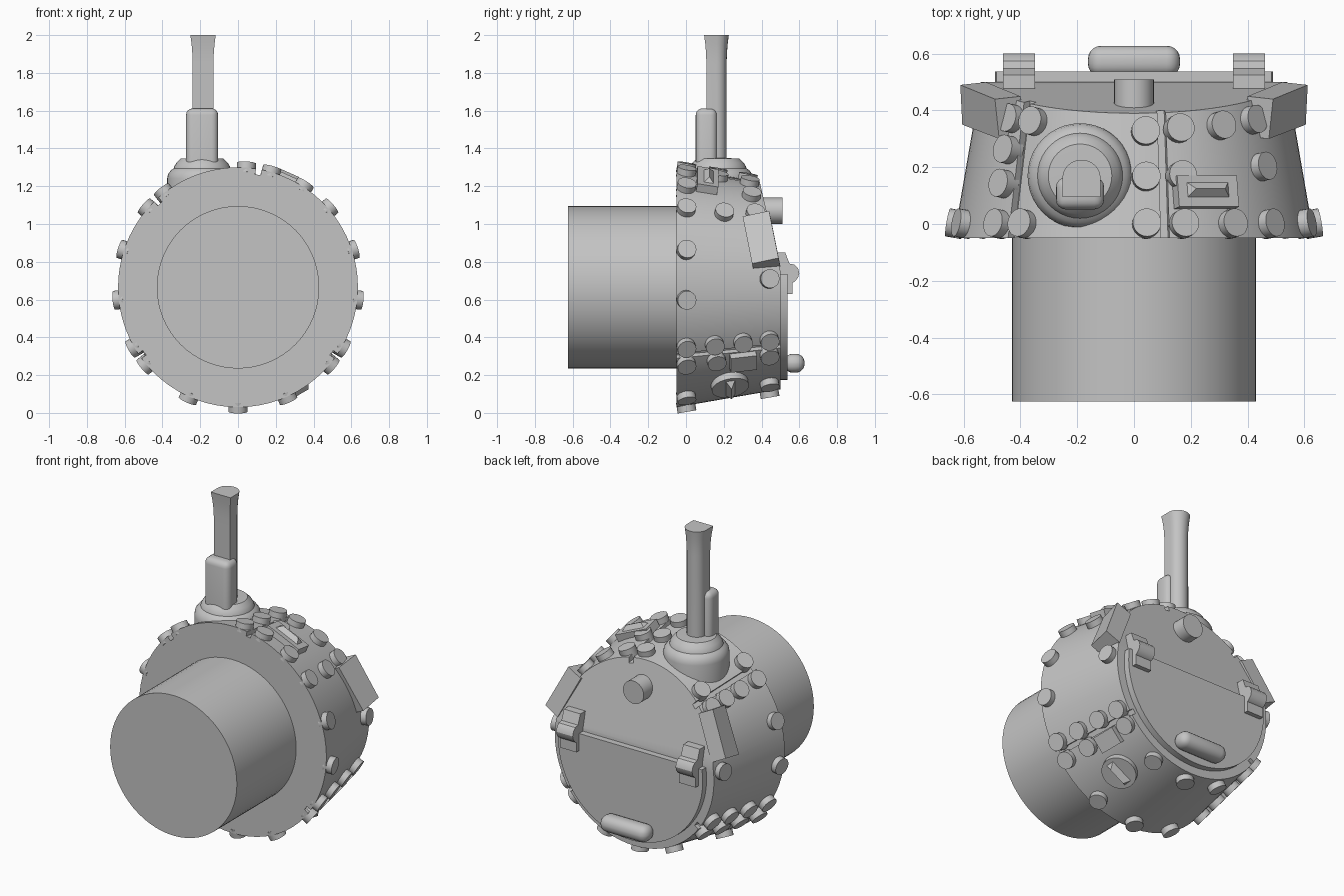
import bpy, bmesh, math
from mathutils import Matrix, Vector

if "Cube" in bpy.data.objects:
    bpy.data.objects.remove(bpy.data.objects["Cube"])

CZ = 0.665          # height of the drum axis
SLOPE = 0.173       # taper of the drum wall
grey = bpy.data.materials.new("plain grey")
grey.diffuse_color = (0.55, 0.55, 0.55, 1)
grey.use_nodes = True
grey.node_tree.nodes["Principled BSDF"].inputs["Base Color"].default_value = grey.diffuse_color


def finish(name, bm, smooth=True):
    bmesh.ops.recalc_face_normals(bm, faces=bm.faces)
    me = bpy.data.meshes.new(name)
    bm.to_mesh(me)
    bm.free()
    ob = bpy.data.objects.new(name, me)
    bpy.context.collection.objects.link(ob)
    me.materials.append(grey)
    if smooth:
        bpy.ops.object.select_all(action='DESELECT')
        ob.select_set(True)
        bpy.context.view_layer.objects.active = ob
        bpy.ops.object.shade_smooth_by_angle(angle=math.radians(30))
    return ob


def radius(y):
    return 0.635 - SLOPE * (y + 0.05)


def on_wall(deg, y, lift=0.0):
    """Matrix on the drum wall: x tangent, y along the wall, z outwards."""
    a = math.radians(deg)
    n = Vector((math.cos(a), SLOPE, math.sin(a))).normalized()
    t = Vector((math.sin(a), 0, -math.cos(a)))
    b = n.cross(t)
    r = radius(y)
    p = Vector((r * math.cos(a), y, CZ + r * math.sin(a))) + n * lift
    m = Matrix((t, b, n)).transposed().to_4x4()
    m.translation = p
    return m


def cyl(bm, r1, r2, h, m, seg=24):
    bmesh.ops.create_cone(bm, cap_ends=True, segments=seg, radius1=r1, radius2=r2, depth=h, matrix=m)


def box(bm, size, m, bevel=0, seg=4, top_only=False):
    vs = bmesh.ops.create_cube(bm, size=1, matrix=m @ Matrix.Diagonal((*size, 1)))['verts']
    if bevel:
        es = {e for v in vs for e in v.link_edges}
        if top_only:
            zt = max(v.co.z for v in vs) - 1e-4
            es = {e for e in es if max(v.co.z for v in e.verts) > zt}
        bmesh.ops.bevel(bm, geom=list(es), offset=bevel, segments=seg, affect='EDGES', profile=0.5)


def extrude(bm, pts, vec):
    f = bm.faces.new([bm.verts.new(p) for p in pts])
    ext = bmesh.ops.extrude_face_region(bm, geom=[f])['geom']
    bmesh.ops.translate(bm, verts=[g for g in ext if isinstance(g, bmesh.types.BMVert)], vec=vec)


def lathe(bm, prof, centre, seg=40):
    vs = [bm.verts.new((centre[0] + r, centre[1], z)) for r, z in prof]
    es = [bm.edges.new(p) for p in zip(vs, vs[1:])]
    bmesh.ops.spin(bm, geom=vs + es, cent=(*centre, 0), axis=(0, 0, 1), angle=math.tau,
                   steps=seg, use_duplicate=False)
    bmesh.ops.remove_doubles(bm, verts=bm.verts, dist=1e-4)


along_y = Matrix.Rotation(-math.pi / 2, 4, 'X')

# tapered drum, upper rear sliced on a slant
bm = bmesh.new()
cyl(bm, radius(-0.05), radius(0.5), 0.55, Matrix.Translation((0, 0.225, CZ)) @ along_y, 72)
cut = bmesh.ops.bisect_plane(bm, geom=bm.verts[:] + bm.edges[:] + bm.faces[:],
                             plane_co=(0, 0.5, 0.75), plane_no=(0, 0.474, 0.11), clear_outer=True)
bmesh.ops.edgeloop_fill(bm, edges=[e for e in bm.edges if e.is_boundary])
drum = finish("drum", bm)

# grooves cut along the wall between the plates
bm = bmesh.new()
for deg in (80, 133, 215, -35):
    box(bm, (0.03, 0.9, 0.06), on_wall(deg, 0.2))
groove = finish("groove_cutter", bm, False)
groove.hide_render = True
mod = drum.modifiers.new("grooves", 'BOOLEAN')
mod.operation, mod.object, mod.solver = 'DIFFERENCE', groove, 'EXACT'
bpy.context.view_layer.objects.active = drum
bpy.ops.object.modifier_apply(modifier=mod.name)
bpy.data.objects.remove(groove)

# large front barrel
bm = bmesh.new()
cyl(bm, 0.43, 0.43, 0.6, Matrix.Translation((0, -0.325, CZ)) @ along_y, 64)
finish("front_barrel", bm)

# rivets: (angle, positions along the wall)
rows = [(-90, (0, .44)), (-66, (0, .44)), (-114, (0, .44)),
        (-40, (0, .16, .44)), (-140, (0, .15, .3, .44)),
        (-30, (0, .15, .3, .44)), (-150, (0, .15, .3, .44)),
        (-6, (0,)), (186, (0,)), (18, (0,)), (162, (0,)), (4.5, (.44,)), (175.5, (.44,)),
        (86, (0, .165, .325)), (74, (0, .17, .335)), (57, (0,)), (58, (.345,)),
        (41, (0, .2)), (43, (.365,)), (128, (0, .36)), (139, (0, .14, .26, .37))]
bm = bmesh.new()
for deg, ys in rows:
    for y in ys:
        cyl(bm, 0.05, 0.05, 0.055, on_wall(deg, y, 0.006))
finish("rivets", bm)

# half-round rear door
bm = bmesh.new()
R, top = 0.49, 0.07
a0 = math.asin(top / R)
n = 40
arc = [math.pi - a0 + (math.pi + 2 * a0) * i / n for i in range(n + 1)]
extrude(bm, [(R * math.cos(a), 0.49, CZ + R * math.sin(a)) for a in arc], (0, 0.048, 0))
finish("rear_door", bm)

# door hinges
hinge = [(.47, .85), (.525, .85), (.548, .79), (.575, .785), (.593, .765), (.6, .74), (.593, .715),
         (.575, .695), (.565, .69), (.565, .63), (.52, .63), (.49, .73)]
bm = bmesh.new()
for x in (-0.405, 0.405):
    extrude(bm, [(x - 0.056, y, z) for y, z in hinge], (0.112, 0, 0))
finish("door_hinges", bm)

# rounded door handle
bm = bmesh.new()
box(bm, (0.325, 0.11, 0.1), Matrix.Translation((0, 0.573, 0.263)), 0.047, 5)
finish("door_handle", bm)

# peg on the slanted rear face
bm = bmesh.new()
cyl(bm, 0.07, 0.07, 0.14, Matrix.Translation((0, 0.44, 1.07)) @ along_y, 32)
finish("rear_peg", bm)

# blocks on the upper shoulders
bm = bmesh.new()
for s in (-1, 1):
    pts = [Vector((s * x, y, z)) for x, y, z in
           ((.475, .30, 1.04), (.49, .44, 1.07), (.612, .49, .82), (.605, .35, .79))]
    extrude(bm, pts, (-s * 0.09, 0.01, -0.045))
finish("shoulder_blocks", bm, False)


# hip-shaped ridge standing on a plate
def ridge(bm, l, w, h, m):
    base = [bm.verts.new(m @ Vector(p)) for p in
            ((-l, -w, 0), (l, -w, 0), (l, w, 0), (-l, w, 0))]
    a, b = (bm.verts.new(m @ Vector((x, 0, h))) for x in (-l * .7, l * .7))
    for f in ((0, 1, 2, 3), (0, 1, b, a), (2, 3, a, b), (1, 2, b), (3, 0, a)):
        bm.faces.new([base[v] if isinstance(v, int) else v for v in f])


# top plate with ridge
bm = bmesh.new()
box(bm, (0.23, 0.112, 0.05), on_wall(66, 0.11, 0.01))
ridge(bm, 0.08, 0.027, 0.025, on_wall(66, 0.115, 0.034))
finish("top_plate", bm, False)

# small plate beside the lower right groove
bm = bmesh.new()
box(bm, (0.1, 0.14, 0.06), on_wall(-42, 0.3, 0.005))
finish("side_plate", bm, False)

# round cap with ridge under the right side
bm = bmesh.new()
cyl(bm, 0.1, 0.1, 0.05, on_wall(-60, 0.23, 0.005), 32)
ridge(bm, 0.075, 0.025, 0.04, on_wall(-60, 0.23, 0.029))
finish("drain_cap", bm)

# rounded collar at the foot of the stack
bm = bmesh.new()
lathe(bm, [(0, 1.05), (.183, 1.05), (.185, 1.24), (.18, 1.265), (.165, 1.285), (.15, 1.295),
           (.147, 1.305), (.135, 1.325), (.112, 1.347), (0, 1.35)], (-0.19, 0.17))
finish("stack_collar", bm)

# rounded block in front of the stack
bm = bmesh.new()
box(bm, (0.17, 0.113, 0.33), Matrix.Translation((-0.19, 0.108, 1.447)), 0.035, 4, True)
finish("stack_block", bm)

# D-shaped stack, flaring at its top
bm = bmesh.new()
levels = [(1.3, 1), (1.85, 1), (1.9, 1.03), (1.95, 1.1), (2.0, 1.22)]
rings = []
for z, k in levels:
    pts = [(-.055, -.055), (.055, -.055)]
    pts += [(.055 * math.cos(i * math.pi / 12), .052 * math.sin(i * math.pi / 12)) for i in range(13)]
    rings.append([bm.verts.new((-0.185 + x * k, 0.163 + y * k, z)) for x, y in pts])
for lo, hi in zip(rings, rings[1:]):
    for i in range(len(lo)):
        j = (i + 1) % len(lo)
        bm.faces.new((lo[i], lo[j], hi[j], hi[i]))
bm.faces.new(rings[0])
bm.faces.new(rings[-1])
finish("stack", bm)
